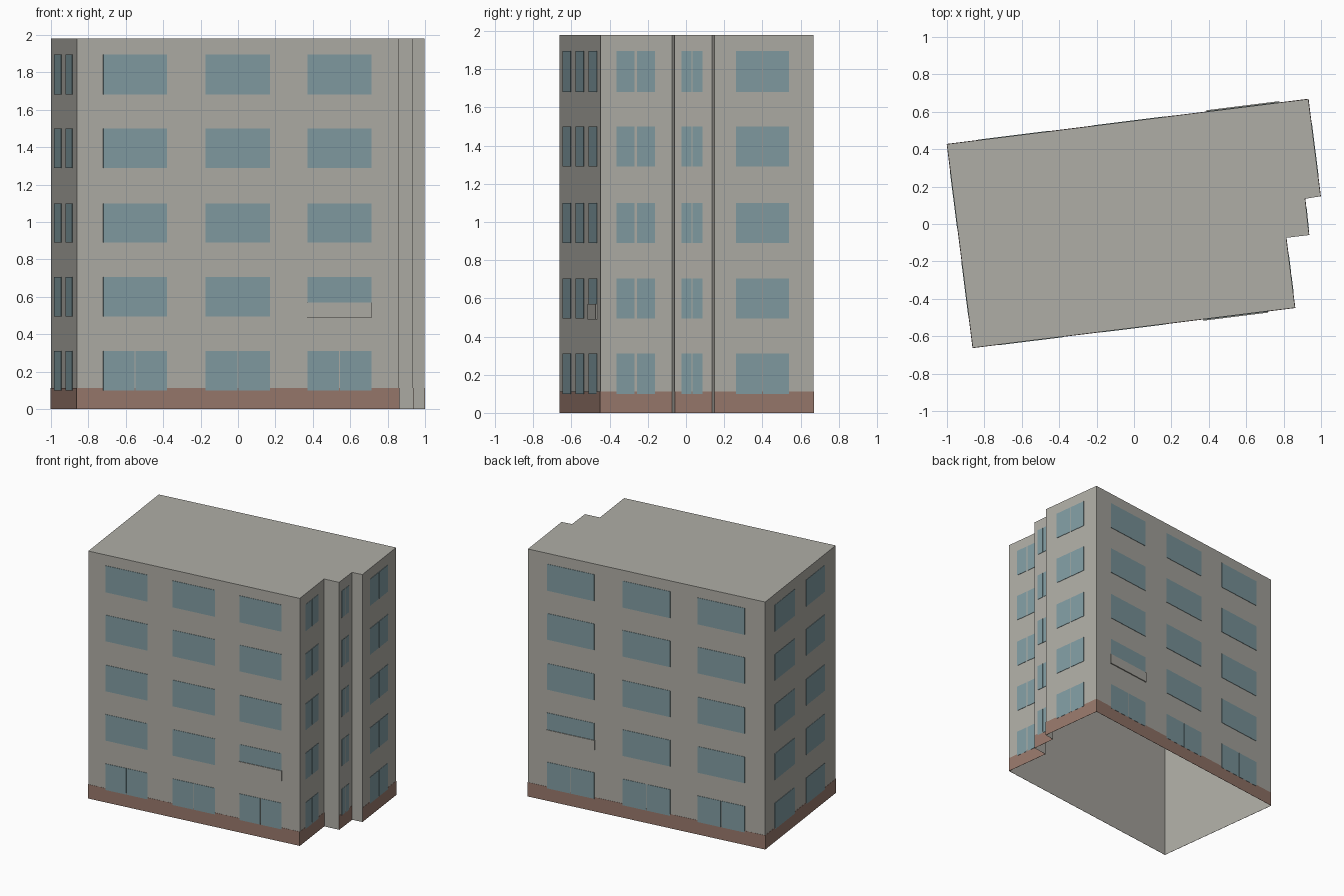
import bpy
import bmesh
from mathutils import Vector

cube = bpy.data.objects.get("Cube")
if cube:
    bpy.data.objects.remove(cube)

HEIGHT = 1.98
# Footprint corners, anticlockwise from the back left
BACK_L, FRONT_L, FRONT_R = Vector((-1, 0.427)), Vector((-0.862, -0.662)), Vector((0.861, -0.448))
STEP_A, STEP_B = Vector((0.814, -0.074)), Vector((0.936, -0.059))
STEP_C, STEP_D = Vector((0.915, 0.135)), Vector((0.998, 0.148))
BACK_R = Vector((0.932, 0.668))
FOOTPRINT = [BACK_L, FRONT_L, FRONT_R, STEP_A, STEP_B, STEP_C, STEP_D, BACK_R]

FLOORS = [(0.1, 0.31), (0.495, 0.705), (0.89, 1.1), (1.29, 1.5), (1.682, 1.895)]
LONG_COLUMNS = [(0.082, 0.28), (0.4, 0.6), (0.716, 0.914)]


def material(name, colour):
    mat = bpy.data.materials.new(name)
    mat.use_nodes = True
    mat.diffuse_color = (*colour, 1)
    mat.node_tree.nodes["Principled BSDF"].inputs["Base Color"].default_value = (*colour, 1)
    return mat


concrete = material("concrete_grey", (0.43, 0.42, 0.38))
glass = material("window_blue", (0.22, 0.335, 0.365))
brick = material("base_brown", (0.315, 0.19, 0.15))


def finish(bm, name, mat):
    mesh = bpy.data.meshes.new(name)
    bm.to_mesh(mesh)
    bm.free()
    mesh.materials.append(mat)
    obj = bpy.data.objects.new(name, mesh)
    bpy.context.collection.objects.link(obj)


def add_plate(bm, wall, span, z_range, depth):
    """Thin plate on a wall, open at the back; span is in fractions of the wall."""
    a, b = wall
    along = (b - a).normalized()
    out = Vector((along.y, -along.x)) * depth
    corners = [(span[0], z_range[0]), (span[1], z_range[0]),
               (span[1], z_range[1]), (span[0], z_range[1])]
    back = [bm.verts.new((*a.lerp(b, t), z)) for t, z in corners]
    front = [bm.verts.new((*(a.lerp(b, t) + out), z)) for t, z in corners]
    bm.faces.new(front)
    for i in range(4):
        j = (i + 1) % 4
        bm.faces.new((back[i], back[j], front[j], front[i]))


def split(span, gap=0.003):
    """Two panes either side of a narrow mullion."""
    mid = sum(span) / 2
    return [(span[0], mid - gap / 2), (mid + gap / 2, span[1])]


# Building shell: walls and roof, open underneath
bm = bmesh.new()
low = [bm.verts.new((*p, 0)) for p in FOOTPRINT]
high = [bm.verts.new((*p, HEIGHT)) for p in FOOTPRINT]
for i in range(len(low)):
    j = (i + 1) % len(low)
    bm.faces.new((low[i], low[j], high[j], high[i]))
bm.faces.new(high)
finish(bm, "building_shell", concrete)

# Main walls; the small step returns stay plain
front = (FRONT_L, FRONT_R)
back = (BACK_R, BACK_L)
left = (BACK_L, FRONT_L)
right_front = (FRONT_R, STEP_A)
right_middle = (STEP_B, STEP_C)
right_back = (STEP_D, BACK_R)

# Brown base band
bm = bmesh.new()
for wall in (front, back, left, right_front, right_middle, right_back):
    add_plate(bm, wall, (0, 1), (0, 0.113), 0.0015)
finish(bm, "base_band", brick)

# Windows on the long walls, split on the ground floor only
for name, wall in (("front_windows", front), ("back_windows", back)):
    bm = bmesh.new()
    for level, z_range in enumerate(FLOORS):
        for column in LONG_COLUMNS:
            for pane in (split(column) if level == 0 else [column]):
                add_plate(bm, wall, pane, z_range, 0.003)
    finish(bm, name, glass)

# Windows on the end walls
ends = [
    ("left_windows", left, [(0.135, 0.415), (0.58, 0.84)]),
    ("right_front_windows", right_front, split((0.226, 0.761), 0.03)),
    ("right_middle_windows", right_middle, split((0.185, 0.744), 0.03)),
    ("right_back_windows", right_back, split((0.22, 0.753), 0.01)),
]
for name, wall, panes in ends:
    bm = bmesh.new()
    for z_range in FLOORS:
        for pane in panes:
            add_plate(bm, wall, pane, z_range, 0.003)
    finish(bm, name, glass)

# Fascia panels covering the foot of one first-floor window per long wall
for name, wall, span in (("front_fascia", front, (0.714, 0.916)),
                         ("back_fascia", back, (0.08, 0.282))):
    bm = bmesh.new()
    add_plate(bm, wall, span, (0.49, 0.57), 0.008)
    finish(bm, name, concrete)
